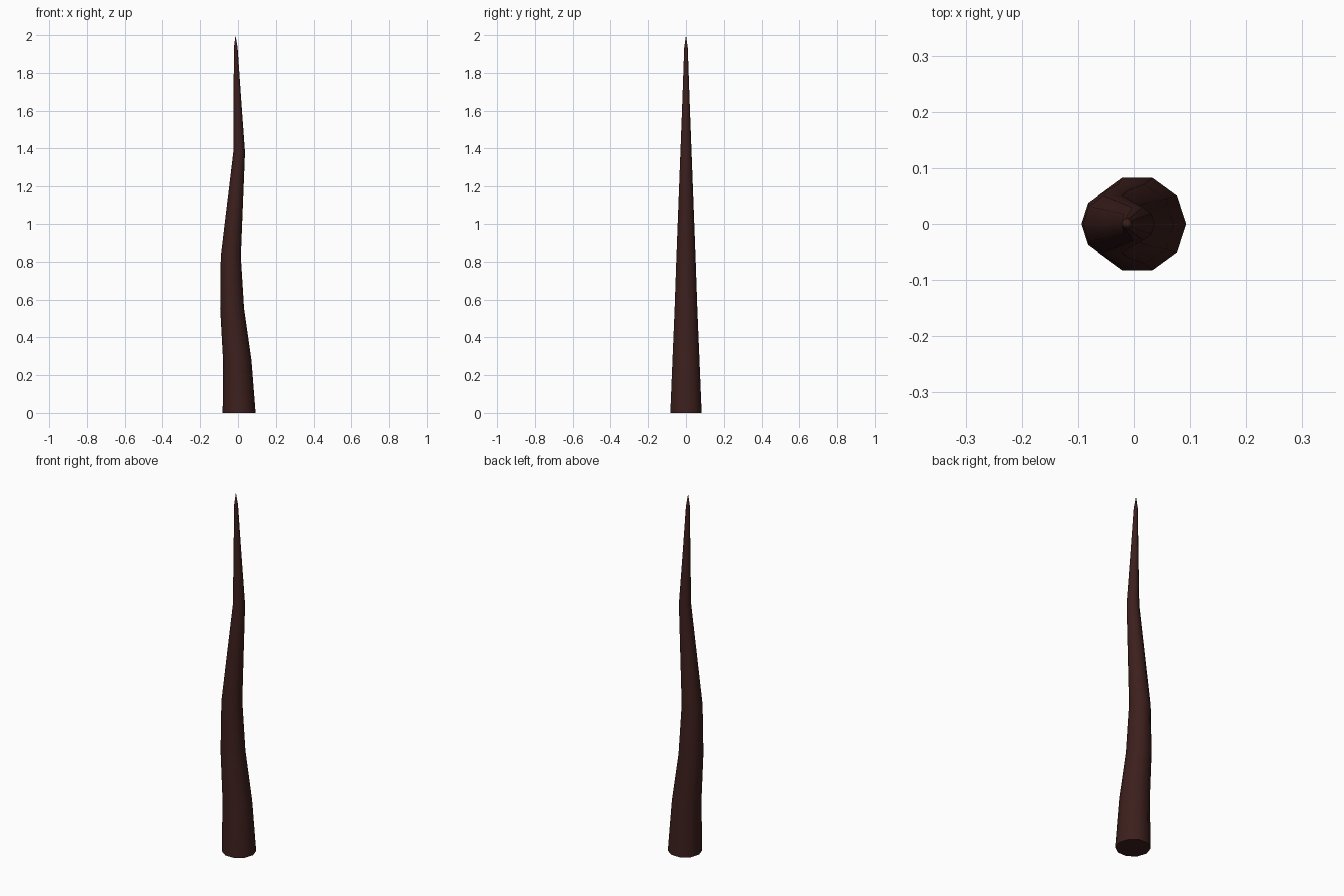
import bpy, bmesh
from math import cos, sin, tau, radians

if "Cube" in bpy.data.objects:
    bpy.data.objects.remove(bpy.data.objects["Cube"])

SIDES = 10
# bent, tapering spine: (height, centre x, radius)
SPINE = [(0.0, 0.006, 0.087), (0.28, -0.004, 0.075), (0.552, -0.031, 0.063),
         (0.828, -0.038, 0.053), (1.104, -0.016, 0.042), (1.38, 0.006, 0.031),
         (1.656, -0.003, 0.02), (1.932, -0.012, 0.010)]
TIP = (-0.013, 0, 2.0)

bm = bmesh.new()
rings = [[bm.verts.new((x + r * cos(tau * i / SIDES), r * sin(tau * i / SIDES), z))
          for i in range(SIDES)] for z, x, r in SPINE]
tip = bm.verts.new(TIP)

# flat base, side walls and pointed end
bm.faces.new(rings[0][::-1])
for i in range(SIDES):
    j = (i + 1) % SIDES
    for lo, hi in zip(rings, rings[1:]):
        bm.faces.new((lo[i], lo[j], hi[j], hi[i]))
    bm.faces.new((rings[-1][i], rings[-1][j], tip))

mesh = bpy.data.meshes.new("spike")
bm.to_mesh(mesh)
bm.free()
spike = bpy.data.objects.new("spike", mesh)
bpy.context.collection.objects.link(spike)

# dark brown wood
wood = bpy.data.materials.new("dark_wood")
wood.diffuse_color = (0.045, 0.014, 0.012, 1)
wood.use_nodes = True
wood.node_tree.nodes["Principled BSDF"].inputs["Base Color"].default_value = wood.diffuse_color
mesh.materials.append(wood)

# round sides, sharp base edge
bpy.context.view_layer.objects.active = spike
spike.select_set(True)
bpy.ops.object.shade_smooth_by_angle(angle=radians(50))
